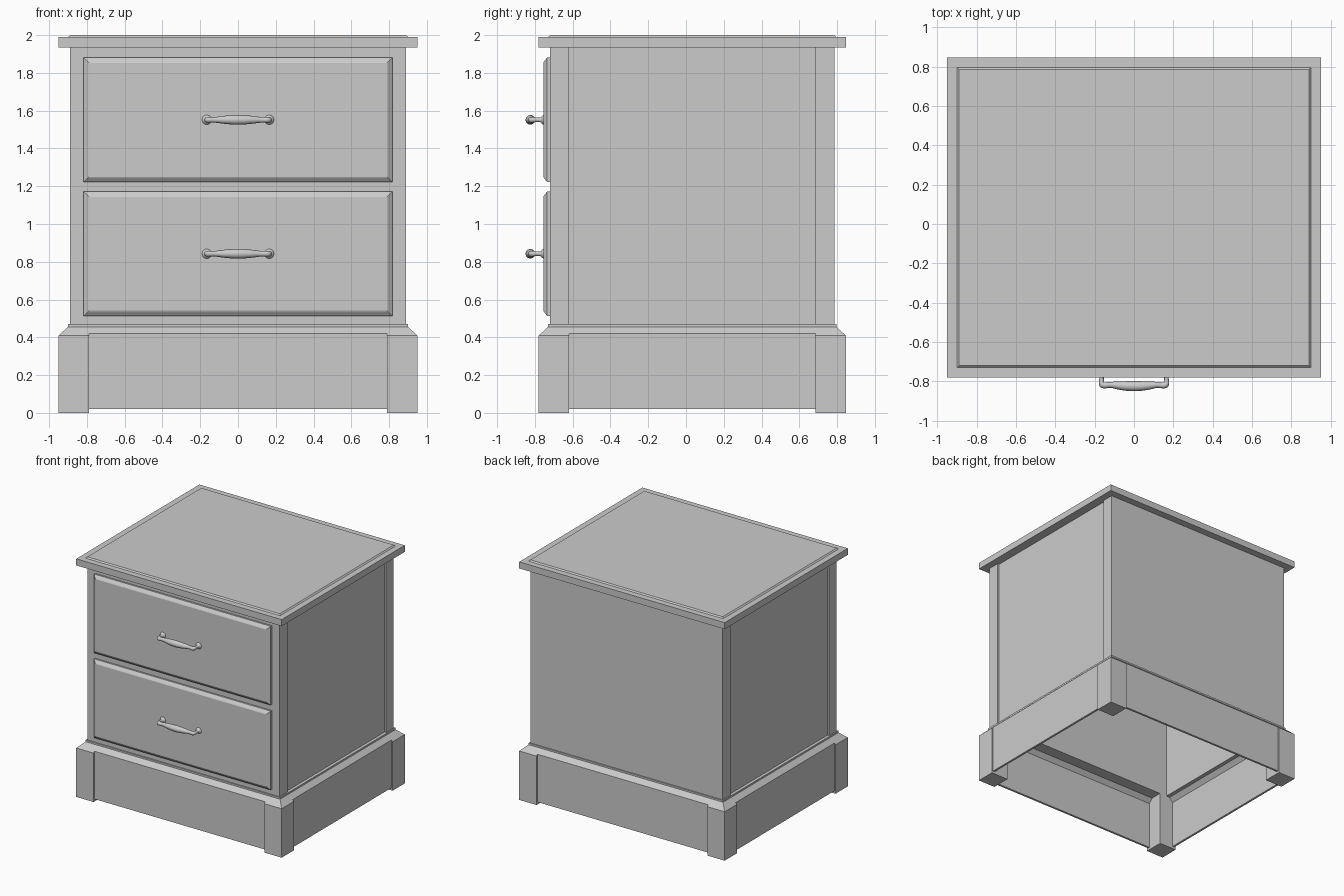
import bpy, bmesh, math

if "Cube" in bpy.data.objects:
    bpy.data.objects.remove(bpy.data.objects["Cube"])


def loft(name, rings, axis='z', closed=False):
    """Join rectangles (u0, u1, v0, v1, w) along an axis; closed makes a hollow ring."""
    bm = bmesh.new()
    loops = []
    for u0, u1, v0, v1, w in rings:
        corners = [(u0, v0), (u1, v0), (u1, v1), (u0, v1)]
        loops.append([bm.verts.new((u, v, w) if axis == 'z' else (u, w, v)) for u, v in corners])
    pairs = list(zip(loops, loops[1:]))
    if closed:
        pairs.append((loops[-1], loops[0]))
    else:
        bm.faces.new(loops[0])
        bm.faces.new(loops[-1])
    for a, b in pairs:
        for i in range(4):
            j = (i + 1) % 4
            bm.faces.new((a[i], a[j], b[j], b[i]))
    bmesh.ops.recalc_face_normals(bm, faces=bm.faces)
    mesh = bpy.data.meshes.new(name)
    bm.to_mesh(mesh)
    bm.free()
    obj = bpy.data.objects.new(name, mesh)
    bpy.context.collection.objects.link(obj)
    return obj


def box(name, x0, x1, y0, y1, z0, z1):
    return loft(name, [(x0, x1, y0, y1, z0), (x0, x1, y0, y1, z1)])


# Base footprint, and the same footprint inset by d
X, YF, YB = 0.95, -0.78, 0.846


def inset(d, z):
    return (-X + d, X - d, YF + d, YB - d, z)


# Hollow plinth skirt with sloped moulding
loft("plinth_skirt", [inset(0.012, 0.02), inset(0.012, 0.42), inset(0.05, 0.456),
                      inset(0.05, 0.47), inset(0.085, 0.47), inset(0.085, 0.456),
                      inset(0.062, 0.456), inset(0.03, 0.42), inset(0.03, 0.02)], closed=True)

# Corner feet, sloped on their outer sides
for sx, side in ((-1, "left"), (1, "right")):
    for sy, end in ((-1, "front"), (1, "back")):
        rings = []
        for d, z in ((0, 0), (0, 0.409), (0.05, 0.456)):
            xs = sorted((sx * (X - d), sx * 0.79))
            ys = (YF + d, -0.62) if sy < 0 else (0.685, YB - d)
            rings.append((*xs, *ys, z))
        loft(f"{end}_{side}_foot", rings)

# Cabinet body: front frame, recessed sides, rear posts and back board
Z0, Z1 = 0.456, 1.935
box("front_frame", -0.89, 0.89, -0.72, -0.62, Z0, Z1)
box("back_board", -0.89, 0.89, 0.765, 0.786, Z0, Z1)
for s, side in ((-1, "left"), (1, "right")):
    box(f"{side}_panel", *sorted((s * 0.855, s * 0.875)), -0.62, 0.685, Z0, Z1)
    box(f"{side}_rear_post", *sorted((s * 0.79, s * 0.89)), 0.685, 0.765, Z0, Z1)

# Top board with a slightly raised field
loft("top_board", [inset(0, 1.935), inset(0, 1.99), inset(0.05, 1.99), inset(0.06, 2.0)])


# Drawer front with moulded edge
def drawer(name, z0, z1):
    prof = [(0, -0.715), (0, -0.735), (0.005, -0.739), (0.022, -0.752), (0.028, -0.755)]
    loft(name, [(-0.817 + d, 0.817 - d, z0 + d, z1 - d, y) for d, y in prof], axis='y')


# Bow handle: a tapered tube swept along a smooth path
def handle(name, z):
    half = [(-0.165, -0.752, 0.028), (-0.165, -0.762, 0.022), (-0.165, -0.768, 0.012),
            (-0.165, -0.79, 0.011), (-0.166, -0.812, 0.015), (-0.155, -0.822, 0.016),
            (-0.12, -0.816, 0.014), (-0.07, -0.822, 0.022)]
    path = half + [(0, -0.825, 0.027)] + [(-x, y, r) for x, y, r in reversed(half)]
    curve = bpy.data.curves.new(name, 'CURVE')
    curve.dimensions = '3D'
    curve.bevel_depth = 1.0
    curve.bevel_resolution = 4
    curve.use_fill_caps = True
    sp = curve.splines.new('NURBS')
    sp.points.add(len(path) - 1)
    for p, (x, y, r) in zip(sp.points, path):
        p.co = (x, y, z, 1)
        p.radius = r
    sp.order_u = 3
    sp.use_endpoint_u = True
    sp.resolution_u = 4
    tmp = bpy.data.objects.new(name + "_path", curve)
    bpy.context.collection.objects.link(tmp)
    dg = bpy.context.evaluated_depsgraph_get()
    mesh = bpy.data.meshes.new_from_object(tmp.evaluated_get(dg))
    bpy.data.objects.remove(tmp)
    obj = bpy.data.objects.new(name, mesh)
    bpy.context.collection.objects.link(obj)
    bpy.ops.object.select_all(action='DESELECT')
    obj.select_set(True)
    bpy.context.view_layer.objects.active = obj
    bpy.ops.object.shade_smooth_by_angle(angle=math.radians(50))


for label, z0, z1 in (("lower", 0.513, 1.172), ("upper", 1.222, 1.881)):
    drawer(f"{label}_drawer", z0, z1)
    handle(f"{label}_handle", (z0 + z1) / 2)
